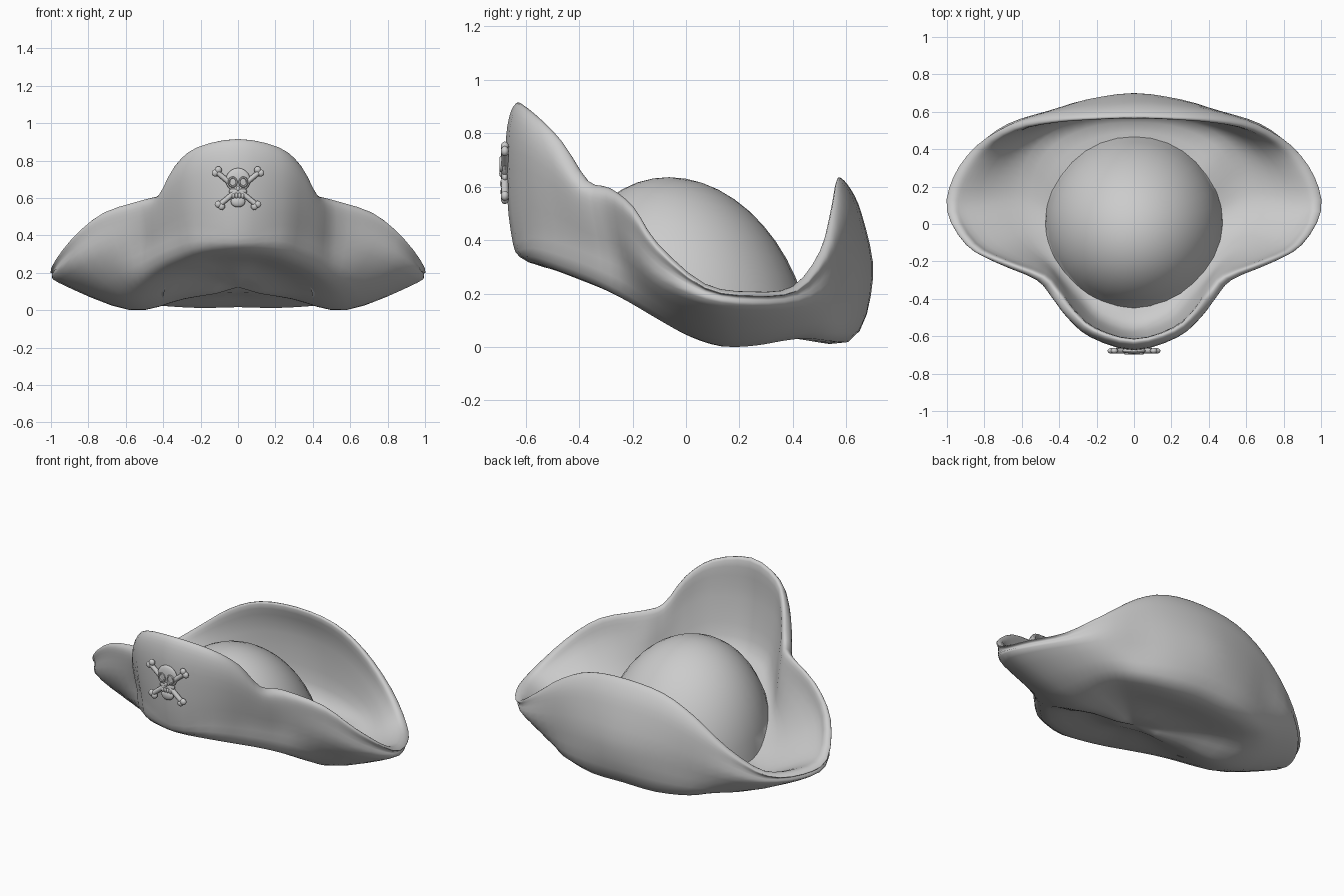
import bpy, bmesh, math
from mathutils import Vector, Matrix

cube = bpy.data.objects.get("Cube")
if cube:
    bpy.data.objects.remove(cube, do_unlink=True)

felt = bpy.data.materials.new("grey_felt")
felt.use_nodes = True
GREY = (0.6, 0.6, 0.6, 1)
felt.diffuse_color = GREY
felt.node_tree.nodes["Principled BSDF"].inputs["Base Color"].default_value = GREY


def finish(bm, name, angle=60):
    bmesh.ops.recalc_face_normals(bm, faces=bm.faces)
    mesh = bpy.data.meshes.new(name)
    bm.to_mesh(mesh)
    bm.free()
    obj = bpy.data.objects.new(name, mesh)
    bpy.context.collection.objects.link(obj)
    mesh.materials.append(felt)
    bpy.ops.object.select_all(action="DESELECT")
    obj.select_set(True)
    bpy.context.view_layer.objects.active = obj
    bpy.ops.object.shade_smooth_by_angle(angle=math.radians(angle))
    return obj


def spline(points, steps, closed):
    """Catmull-Rom curve through the points."""
    n, out = len(points), []
    pick = lambda i: points[i % n] if closed else points[max(0, min(n - 1, i))]
    for i in range(n if closed else n - 1):
        a, b, c, d = (pick(i + k) for k in (-1, 0, 1, 2))
        for s in range(steps):
            t = s / steps
            out.append(0.5 * (2 * b + (c - a) * t + (2 * a - 5 * b + 4 * c - d) * t ** 2
                              + (3 * b - a - 3 * c + d) * t ** 3))
    if not closed:
        out.append(points[-1].copy())
    return out


# Left half outlines of the brim, from front middle round to back middle
rim = [(0, -.64, .9), (.22, -.58, .86), (.34, -.48, .765), (.42, -.38, .62), (.5, -.29, .59),
       (.72, -.2, .52), (.88, -.11, .39), (.985, .07, .24), (.95, .25, .21), (.83, .41, .23),
       (.65, .515, .36), (.45, .56, .51), (.25, .58, .6), (0, .59, .625)]
wall = [(0, -.655, .43), (.23, -.57, .46), (.35, -.45, .43), (.43, -.36, .39), (.52, -.26, .35),
        (.7, -.19, .3), (.86, -.09, .22), (.96, .08, .16), (.92, .25, .14), (.8, .42, .15),
        (.66, .53, .18), (.45, .6, .21), (.25, .665, .25), (0, .7, .26)]
fold = [(0, -.59, .32), (.19, -.54, .31), (.31, -.43, .27), (.4, -.33, .23), (.48, -.23, .18),
        (.55, -.11, .11), (.58, .01, .045), (.58, .14, .005), (.57, .26, .008), (.55, .36, .025),
        (.5, .45, .035), (.4, .54, .025), (.21, .6, .02), (0, .61, .025)]


def section(r, w, f):
    """Cross-section from the underside, over the rim, down to the crown."""
    r, w, f = Vector(r), Vector(w), Vector(f)
    out = Vector((w.x, w.y - .05, 0)).normalized()
    up = Vector((0, 0, 1))
    steep = min(1, (r.z - w.z) / .3)
    inmost = Vector((f.x * .2, f.y * .2, f.z * .25 + .09))
    under = Vector((f.x * .5, f.y * .5, f.z * .6 + .06))
    upper = w.lerp(r, .65) + out * .03 * steep
    inner = w.lerp(r, .5) - out * (.1 - .065 * steep) + up * .01 * (1 - steep)
    floor = f.lerp(w, .25) - out * .05 + up * .04
    crown_foot = Vector((out.x * .4, out.y * .4, f.z * .8 + .06))
    return [inmost, under, f, w, upper, r + out * .015 - up * .015, r - out * .025,
            inner, floor, crown_foot]


half = [section(*s) for s in zip(rim, wall, fold)]
flip = lambda pts: [Vector((-p.x, p.y, p.z)) for p in pts]
stations = half + [flip(s) for s in half[-2:0:-1]]
rings = [spline([s[k] for s in stations], 3, True) for k in range(len(half[0]))]
columns = [spline(list(col), 4, False) for col in zip(*rings)]

# Turned-up brim, lofted around the hat
bm = bmesh.new()
grid = [[bm.verts.new(p) for p in col] for col in columns]
for i, col in enumerate(grid):
    prev = grid[i - 1]
    for j in range(len(col) - 1):
        bm.faces.new((prev[j], col[j], col[j + 1], prev[j + 1]))
# Closed underside
centre = bm.verts.new((0, 0, .125))
for i, col in enumerate(grid):
    bm.faces.new((grid[i - 1][0], col[0], centre))
lowest = min(v.co.z for v in bm.verts)
for v in bm.verts:
    v.co.z -= lowest
finish(bm, "brim", 180)

# Domed crown, leaning down to the back, its foot trimmed to the brim floor
bm = bmesh.new()
bmesh.ops.create_uvsphere(bm, u_segments=32, v_segments=24, radius=1)
bmesh.ops.delete(bm, geom=[v for v in bm.verts if v.co.z < -.01], context="VERTS")
for v in bm.verts:
    x, y, z = v.co
    y *= .475
    v.co = (x * .475, y, max(.03 + z * .6 - .175 * y, .065 + max(0, -.55 * y)))
finish(bm, "crown")

# Skull and crossed bones in low relief on the front
FACE = -.678


def blob(bm, x, z, rx, rz, depth=.015, y=FACE, segments=14):
    m = Matrix.Translation((x, y, z)) @ Matrix.Diagonal((rx, depth, rz, 1))
    bmesh.ops.create_uvsphere(bm, u_segments=segments, v_segments=10, radius=1, matrix=m)


bm = bmesh.new()
for side in (-1, 1):
    a, b = Vector((side * .11, FACE, .735)), Vector((-side * .09, FACE, .57))
    turn = (b - a).to_track_quat("Z", "Y").to_matrix().to_4x4()
    bmesh.ops.create_cone(bm, segments=10, radius1=.014, radius2=.014, depth=(b - a).length,
                          cap_ends=True, matrix=Matrix.Translation((a + b) / 2) @ turn)
    for x, z in ((.122, .733), (.105, .75), (.106, .566), (.088, .554)):
        blob(bm, side * x, z, .019, .019)
finish(bm, "crossed_bones")

bm = bmesh.new()
blob(bm, 0, .695, .066, .065, .016, segments=20)
blob(bm, 0, .58, .04, .03, .016)
blob(bm, 0, .635, .05, .022, .014)
for side in (-1, 1):
    for k in (.5, 1.5):
        blob(bm, side * k * .017, .612, .01, .018, .017, FACE - .002)
finish(bm, "skull")

# Raised rings around the eye sockets, and the nose
bm = bmesh.new()
for side in (-1, 1):
    loops = []
    for i in range(16):
        t = math.tau * i / 16
        ring = []
        for j in range(6):
            s = math.tau * j / 6
            r = .021 + .005 * math.cos(s)
            ring.append(bm.verts.new((side * .028 + r * math.cos(t),
                                      FACE - .014 + .006 * math.sin(s),
                                      .685 + 1.15 * r * math.sin(t))))
        loops.append(ring)
    for i in range(16):
        for j in range(6):
            bm.faces.new((loops[i - 1][j - 1], loops[i][j - 1], loops[i][j], loops[i - 1][j]))
blob(bm, 0, .65, .009, .013, .006, FACE - .015)
finish(bm, "eye_sockets_and_nose")
